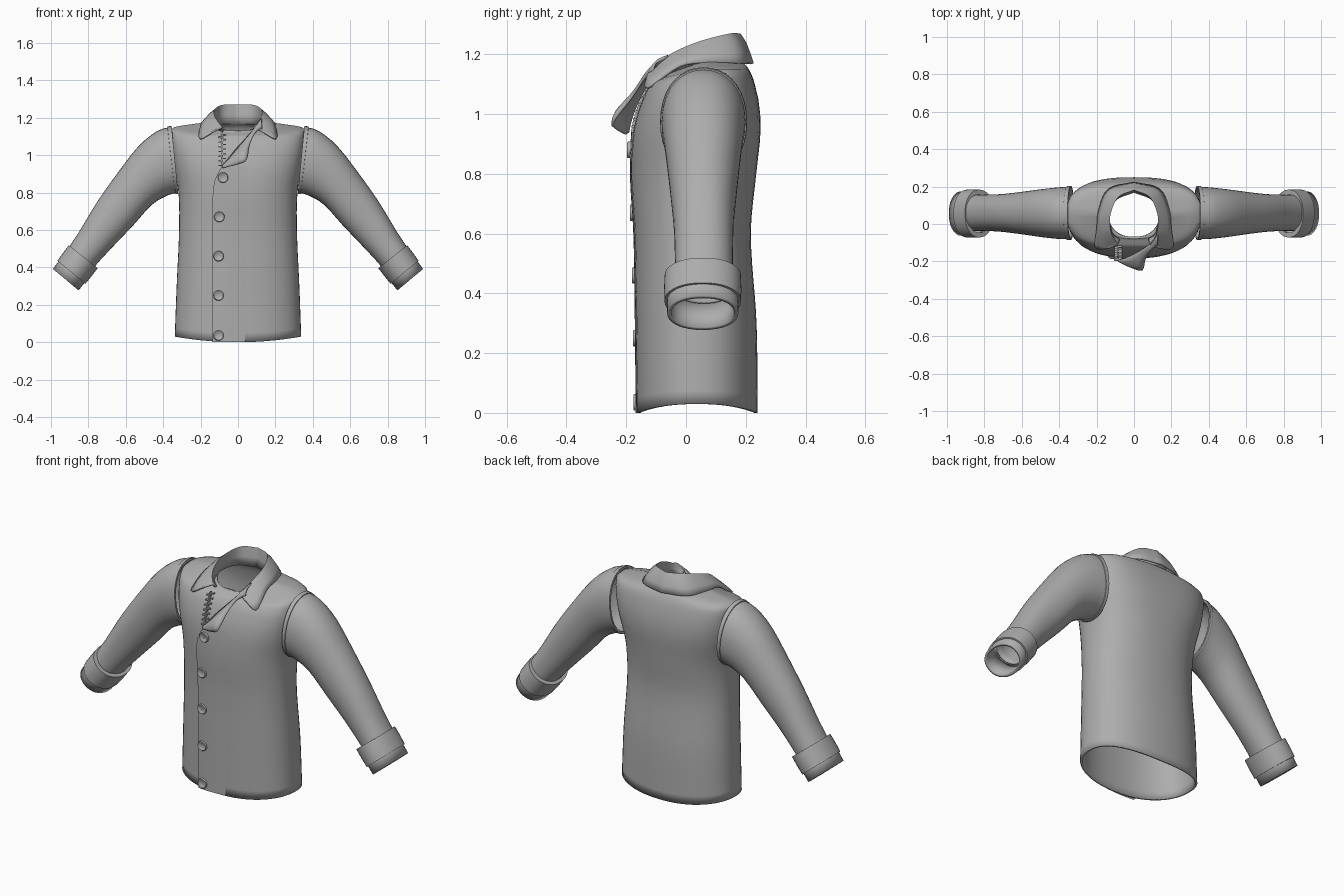
import bpy, bmesh, math
from mathutils import Vector

if "Cube" in bpy.data.objects:
    bpy.data.objects.remove(bpy.data.objects["Cube"])

GREY = (0.42, 0.42, 0.42, 1)
cloth = bpy.data.materials.new("grey cloth")
cloth.use_nodes = True
cloth.diffuse_color = GREY
cloth.node_tree.nodes["Principled BSDF"].inputs["Base Color"].default_value = GREY


def finish(name, bm, thickness=0, offset=-1, angle=40):
    """Turn a bmesh into a smooth shaded cloth object."""
    bmesh.ops.recalc_face_normals(bm, faces=bm.faces)
    mesh = bpy.data.meshes.new(name)
    bm.to_mesh(mesh)
    bm.free()
    obj = bpy.data.objects.new(name, mesh)
    bpy.context.collection.objects.link(obj)
    mesh.materials.append(cloth)
    bpy.ops.object.select_all(action="DESELECT")
    obj.select_set(True)
    bpy.context.view_layer.objects.active = obj
    bpy.ops.object.shade_smooth_by_angle(angle=math.radians(angle))
    if thickness:
        mod = obj.modifiers.new("thickness", "SOLIDIFY")
        mod.thickness, mod.offset = thickness, offset
    return obj


def loft(name, rows, closed=True, **kw):
    """Skin a list of equal length point rows."""
    bm = bmesh.new()
    grid = [[bm.verts.new(p) for p in row] for row in rows]
    n = len(rows[0])
    for a, b in zip(grid, grid[1:]):
        for i in range(n if closed else n - 1):
            j = (i + 1) % n
            bm.faces.new((a[i], a[j], b[j], b[i]))
    return finish(name, bm, **kw)


def sample(keys, t):
    """Smooth interpolation of key rows whose first entry is the parameter."""
    t = min(max(t, keys[0][0]), keys[-1][0])
    i = max(k for k in range(len(keys) - 1) if keys[k][0] <= t)
    a, b = keys[i], keys[i + 1]
    p, q = keys[max(i - 1, 0)], keys[min(i + 2, len(keys) - 1)]
    h = b[0] - a[0]
    s = (t - a[0]) / h
    out = []
    for c in range(1, len(a)):
        m0 = (b[c] - p[c]) / (b[0] - p[0]) * h
        m1 = (q[c] - a[c]) / (q[0] - a[0]) * h
        out.append((2*s**3 - 3*s**2 + 1) * a[c] + (s**3 - 2*s**2 + s) * m0
                   + (3*s**2 - 2*s**3) * b[c] + (s**3 - s**2) * m1)
    return out


def oval(n, count=48):
    for i in range(count):
        a = math.tau * i / count
        c, s = math.cos(a), math.sin(a)
        yield (math.copysign(abs(c) ** (2 / n), c), math.copysign(abs(s) ** (2 / n), s))


# Body: height, half width, front, back, squareness
BODY = [(0, .338, -.165, .24, 2.3), (.3, .328, -.168, .236, 2.3), (.6, .315, -.173, .217, 2.3),
        (.8, .318, -.184, .235, 2.4), (.95, .342, -.175, .25, 2.7), (1.05, .355, -.145, .242, 2.9),
        (1.12, .358, -.11, .224, 2.9), (1.15, .342, -.088, .21, 2.6), (1.165, .25, -.08, .198, 2.3),
        (1.18, .14, -.08, .18, 2)]


def body_ring(z):
    w, f, b, n = sample(BODY, z)
    ring = []
    for c, s in oval(n, 56):
        lift = .03 * c * c * max(0, 1 - z / .3)
        drop = .05 * max(0, (z - 1.1) / .08) * max(0, -s)
        ring.append((w * c, (f + b) / 2 + s * (b - f) / 2, z + lift - drop))
    return ring


def front_y(x, z):
    w, f, b, n = sample(BODY, z)
    return (f + b) / 2 - (b - f) / 2 * (1 - abs(x / w) ** n) ** (1 / n)


levels = [i * .05 for i in range(23)] + [1.12, 1.135, 1.15, 1.158, 1.165, 1.172, 1.18]
loft("jacket_body", [body_ring(z) for z in levels], thickness=.012)

# Overlapping front panel, raised at its free edge and fading into the body
rows = []
for k in range(25):
    z = .94 * k / 24
    x0 = -.135 + .05 * max(0, (z - .8) / .14) ** 2
    row = [(x0, front_y(x0, z) + .004, z)]
    for j in range(9):
        x = x0 + (.09 - x0) * j / 8
        row.append((x, front_y(x, z) - .009 + .012 * j / 8, z))
    rows.append(row)
loft("front_overlap", rows, closed=False)

# Buttons with a raised rim
for number, (x, z) in enumerate([(-.08, .88), (-.1, .67), (-.104, .46), (-.104, .25), (-.104, .036)]):
    y = front_y(x, z) - .005
    rings = [[(x + r * c, y - d, z + r * s) for c, s in oval(2, 20)]
             for r, d in [(.027, -.004), (.028, .008), (.025, .012), (.02, .012), (.017, .009), (.001, .009)]]
    loft(f"button_{number + 1}", rings, angle=50)

# Zip: narrow tape with alternating teeth
bm = bmesh.new()


def add_box(x, z, sx, sy, sz):
    box = bmesh.ops.create_cube(bm, size=1)["verts"]
    for v in box:
        v.co = (x + v.co.x * sx, front_y(x, z) - .004 + v.co.y * sy, z + v.co.z * sz)


for k in range(14):
    z = .945 + k * .0125
    add_box(-.085 + (.007 if k % 2 else -.007), z, .026, .012, .007)
    add_box(-.085, z, .008, .008, .014)
finish("zip_teeth", bm)

# Sleeve: step, top x, top z, bottom x, bottom z, front y, back y
SLEEVE = [(0, .355, 1.152, .32, .8, -.082, .2), (1, .43, 1.13, .375, .785, -.08, .196),
          (2, .53, 1.05, .46, .735, -.07, .186), (3, .64, .91, .56, .625, -.055, .172),
          (4, .75, .755, .66, .52, -.042, .16), (5, .85, .59, .735, .44, -.037, .157),
          (6, .93, .47, .80, .365, -.037, .157)]
CUFF = [(0, .904, .519, .75, .396, -.072, .184), (1, .995, .396, .847, .273, -.072, .184)]


def tube_ring(keys, t, side, grow=1.0):
    xt, zt, xb, zb, f, b = sample(keys, t)
    ring = []
    for c, s in oval(2.15, 36):
        c, s = c * grow, s * grow
        ring.append((side * ((xt + xb) / 2 + c * (xt - xb) / 2), (f + b) / 2 + s * (b - f) / 2,
                     (zt + zb) / 2 + c * (zt - zb) / 2))
    return ring


for side, label in ((1, "left"), (-1, "right")):
    loft(f"{label}_sleeve", [tube_ring(SLEEVE, k / 3, side) for k in range(19)], thickness=.008)
    # Raised seam band round the armhole
    loft(f"{label}_armhole_band",
         [tube_ring(SLEEVE, t, side, g) for t, g in [(-.1, .96), (0, 1.025), (.15, 1.035), (.3, 1.025), (.32, .98)]],
         angle=30)
    # Turned back cuff, then the narrower end showing beneath it
    loft(f"{label}_cuff",
         [tube_ring(CUFF, t, side, g) for t, g in [(0, .8), (0, 1), (.35, 1.01), (.68, 1), (.68, .86)]])
    loft(f"{label}_cuff_end", [tube_ring(CUFF, t, side, .93) for t in (.3, .65, 1)], thickness=.014)

# Collar columns from centre back to front: neck base, fold, outer edge
COLLAR = [(0, 0, .172, 1.165, 0, .182, 1.265, 0, .222, 1.168),
          (1, .1, .13, 1.165, .085, .145, 1.264, .135, .185, 1.17),
          (2, .135, .05, 1.16, .128, .05, 1.24, .185, .08, 1.172),
          (3, .125, -.03, 1.15, .128, -.03, 1.208, .197, -.02, 1.16),
          (4, .11, -.06, 1.14, .112, -.075, 1.178, .204, -.128, 1.088),
          (5, .08, -.08, 1.125, .085, -.105, 1.145, .125, -.128, 1.13)]


def collar_column(t):
    v = sample(COLLAR, abs(t))
    base, fold, edge = (Vector(v[i:i + 3]) for i in (0, 3, 6))
    bulge = (fold - base) * .12
    pts = [base, base.lerp(fold, .5), fold, fold.lerp(edge, .35) + bulge * .6, fold.lerp(edge, .7) + bulge * .5, edge]
    return [(math.copysign(1, t) * p.x, p.y, p.z) for p in pts]


loft("collar", [collar_column(k / 5) for k in range(-25, 26)], closed=False, thickness=.01, offset=0, angle=60)

# Lapel folded open: fold line on the chest, free edge standing forward
LAPEL = [(0, .125, -.06, 1.195, .128, -.11, 1.14), (1, .095, -.1, 1.15, .088, -.14, 1.115),
         (2, .04, -.138, 1.085, .06, -.185, 1.05), (3, -.01, -.165, 1.03, .045, -.243, .975),
         (4, -.05, -.183, .98, .005, -.235, .953), (5, -.085, -.192, .94, -.08, -.2, .932)]
rows = []
for k in range(26):
    v = sample(LAPEL, k / 5)
    fold, edge = Vector(v[:3]), Vector(v[3:])
    out = Vector((0, -.2, .1)) * (edge - fold).length
    rows.append([fold.lerp(edge, s / 5) + out * math.sin(math.pi * s / 5) for s in range(6)])
loft("lapel", rows, closed=False, thickness=.008, offset=0, angle=60)
